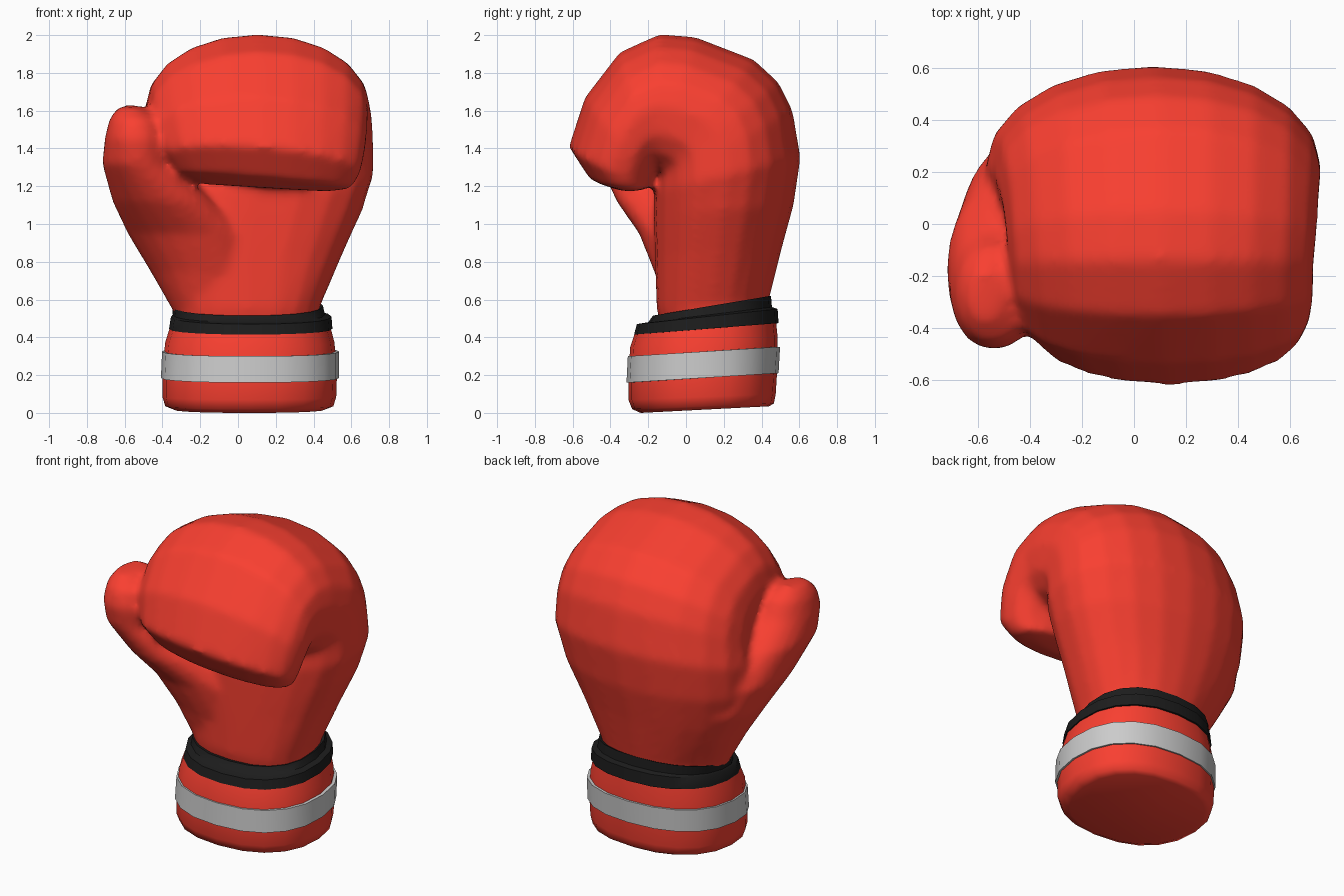
import bpy, bmesh, math

SEG = 20


def material(name, rgb):
    m = bpy.data.materials.new(name)
    m.diffuse_color = (*rgb, 1)
    return m


RED = material("red_leather", (0.95, 0.05, 0.03))
BLACK = material("black_trim", (0.012, 0.012, 0.012))


def spow(v, p):
    return math.copysign(abs(v) ** (2 / p), v)


def loft(name, rings, mat=None, p_back=2.3, p_front=2.3, angle=60, loop=False):
    """Each ring: back y, back z, front y, front z, x min, x max, optional sideways tilt."""
    bm = bmesh.new()
    rows = []
    for by, bz, fy, fz, x0, x1, *tilt in rings:
        k = tilt[0] if tilt else 0
        row = []
        for i in range(SEG):
            a = 2 * math.pi * i / SEG
            c, s = math.cos(a), math.sin(a)
            p = p_back if s > 0 else p_front
            u, v = spow(c, p), spow(s, p)
            dx = (x1 - x0) / 2 * u
            y = (by + fy) / 2 + (by - fy) / 2 * v
            z = (bz + fz) / 2 + (bz - fz) / 2 * v - k * dx
            row.append(bm.verts.new(((x0 + x1) / 2 + dx, y, z)))
        rows.append(row)
    pairs = list(zip(rows, rows[1:]))
    if loop:
        pairs.append((rows[-1], rows[0]))
    else:
        bm.faces.new(rows[0])
        bm.faces.new(rows[-1])
    for r, q in pairs:
        for i in range(SEG):
            j = (i + 1) % SEG
            bm.faces.new((r[i], r[j], q[j], q[i]))
    bmesh.ops.recalc_face_normals(bm, faces=bm.faces)
    me = bpy.data.meshes.new(name)
    bm.to_mesh(me)
    bm.free()
    ob = bpy.data.objects.new(name, me)
    bpy.context.collection.objects.link(ob)
    if mat:
        me.materials.append(mat)
    bpy.ops.object.select_all(action='DESELECT')
    ob.select_set(True)
    bpy.context.view_layer.objects.active = ob
    bpy.ops.object.shade_smooth_by_angle(angle=math.radians(angle))
    return ob


# Wrist, back of the hand and the fist curling forward over the palm
hand = loft("hand", [
    (0.41, 0.45, -0.12, 0.40, -0.32, 0.41),
    (0.44, 0.60, -0.155, 0.55, -0.34, 0.44),
    (0.51, 0.88, -0.165, 0.83, -0.49, 0.56),
    (0.57, 1.10, -0.17, 1.05, -0.56, 0.66),
    (0.607, 1.35, -0.17, 1.17, -0.57, 0.718),
    (0.565, 1.60, -0.16, 1.21, -0.54, 0.718),
    (0.49, 1.75, -0.15, 1.23, -0.53, 0.715),
    (0.36, 1.87, -0.15, 1.24, -0.51, 0.71),
    (0.05, 1.99, -0.16, 1.245, -0.49, 0.70),
    (-0.14, 2.005, -0.165, 1.25, -0.48, 0.69),
    (-0.35, 1.91, -0.17, 1.245, -0.47, 0.69),
    (-0.535, 1.67, -0.17, 1.24, -0.44, 0.68, 0.04),
    (-0.62, 1.41, -0.17, 1.23, -0.39, 0.65, 0.08),
    (-0.515, 1.25, -0.17, 1.215, -0.33, 0.60, 0.09),
    (-0.37, 1.19, -0.22, 1.195, -0.20, 0.48, 0.06),
], RED, p_back=2.05, p_front=2.6)

# Thumb rising from the side of the palm
thumb = loft("thumb", [
    (0.28, 0.48, -0.08, 0.48, -0.31, 0.05),
    (0.40, 0.75, -0.17, 0.75, -0.465, 0.15),
    (0.42, 0.95, -0.25, 0.95, -0.585, 0.10),
    (0.34, 1.12, -0.37, 1.12, -0.665, -0.10),
    (0.12, 1.32, -0.46, 1.32, -0.72, -0.34),
    (-0.03, 1.47, -0.485, 1.45, -0.705, -0.37),
    (-0.09, 1.57, -0.455, 1.55, -0.68, -0.41),
    (-0.18, 1.63, -0.37, 1.615, -0.63, -0.51),
], RED, p_back=2.1, p_front=2.1)

# Fuse thumb and hand into one padded skin
hand.select_set(True)
bpy.context.view_layer.objects.active = hand
bpy.ops.object.join()
fuse = hand.modifiers.new("fuse", 'REMESH')
fuse.mode = 'VOXEL'
fuse.voxel_size = 0.022
fuse.use_smooth_shade = True
soft = hand.modifiers.new("soften", 'SMOOTH')
soft.factor = 0.5
soft.iterations = 8

# Cuff with rounded bottom rim, its top sloping up to the back
loft("cuff", [
    (0.44, 0.035, -0.24, 0.00, -0.34, 0.46),
    (0.465, 0.05, -0.285, 0.02, -0.385, 0.505),
    (0.475, 0.10, -0.305, 0.07, -0.40, 0.52),
    (0.485, 0.26, -0.305, 0.21, -0.40, 0.525),
    (0.485, 0.40, -0.295, 0.35, -0.385, 0.51),
    (0.475, 0.50, -0.265, 0.44, -0.355, 0.485),
], RED)

# Grey stripe around the cuff
loft("cuff_stripe", [
    (0.49, 0.21, -0.315, 0.16, -0.408, 0.535),
    (0.498, 0.35, -0.308, 0.30, -0.402, 0.535),
    (0.46, 0.35, -0.28, 0.30, -0.37, 0.50),
    (0.46, 0.21, -0.28, 0.16, -0.37, 0.50),
], angle=50, loop=True)

# Black stepped trim between cuff and wrist
loft("wrist_trim", [
    (0.49, 0.475, -0.275, 0.415, -0.365, 0.50),
    (0.485, 0.55, -0.26, 0.47, -0.355, 0.495),
    (0.455, 0.56, -0.20, 0.48, -0.345, 0.46),
    (0.45, 0.62, -0.175, 0.515, -0.35, 0.45),
    (0.40, 0.60, -0.10, 0.50, -0.29, 0.40),
    (0.40, 0.475, -0.10, 0.415, -0.29, 0.40),
], BLACK, angle=50, loop=True)
